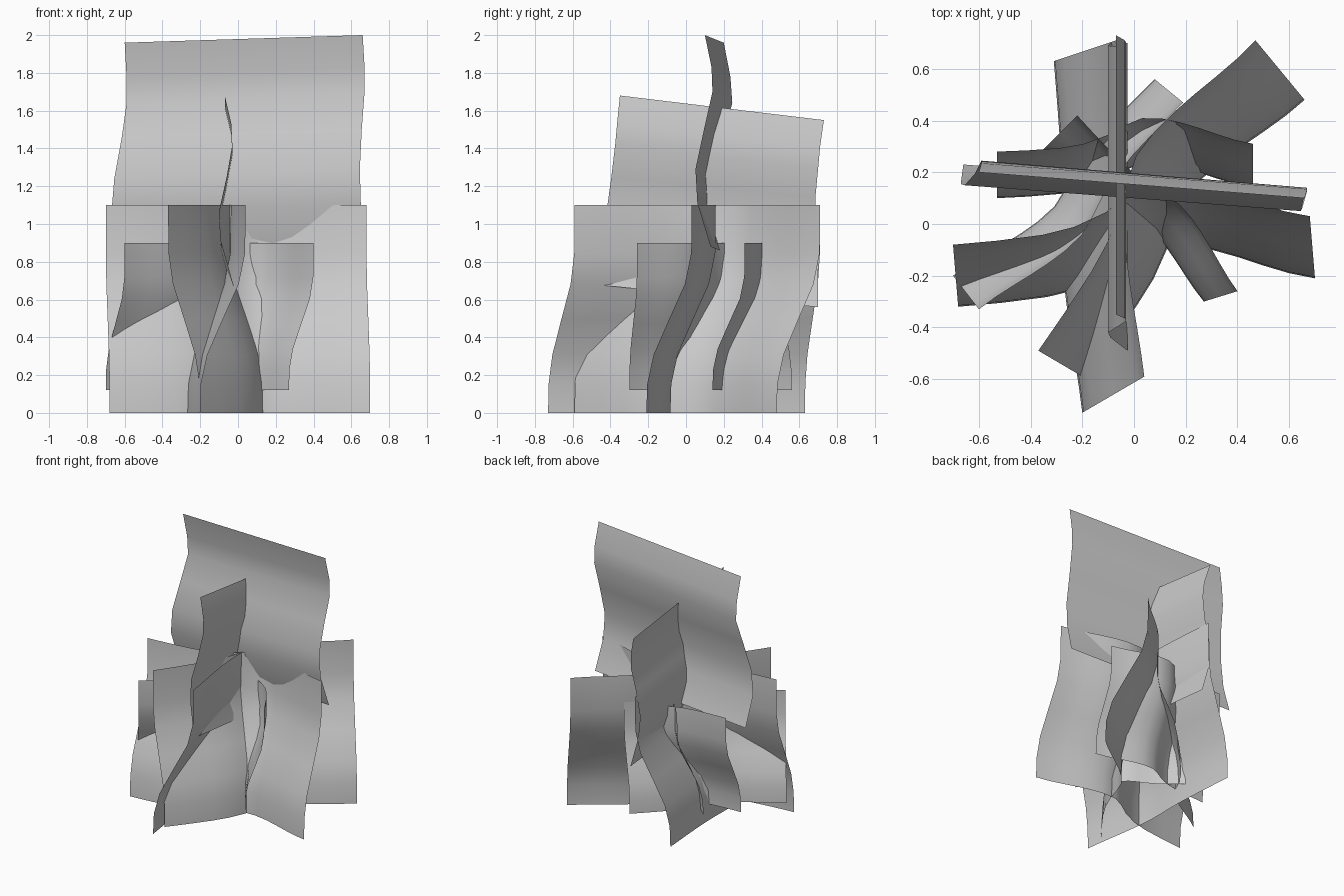
import bpy
from mathutils import Vector

if "Cube" in bpy.data.objects:
    bpy.data.objects.remove(bpy.data.objects["Cube"])

# Shared wave shapes: sway from bottom to top, and bulge along the length
RISE = [(0, 0), (.14, .02), (.28, .16), (.45, .5), (.62, .85), (.77, .99), (1, 1)]
BULGE = [(0, 0), (.12, .01), (.25, .06), (.34, .18), (.43, .45), (.50, .78),
         (.57, 1.02), (.65, .98), (.72, .83), (.79, .62), (.86, .38), (.93, .16), (1, 0)]


def make_sheet(name, rows):
    n = len(rows[0])
    verts = [p for row in rows for p in row]
    faces = [(r * n + c, r * n + c + 1, (r + 1) * n + c + 1, (r + 1) * n + c)
             for r in range(len(rows) - 1) for c in range(n - 1)]
    mesh = bpy.data.meshes.new(name)
    mesh.from_pydata(verts, [], faces)
    mesh.polygons.foreach_set("use_smooth", [True] * len(faces))
    ob = bpy.data.objects.new(name, mesh)
    bpy.context.collection.objects.link(ob)
    return ob


def wavy_card(name, low_a, low_b, top_a, top_b, z0, z1, bulge):
    """Upright sheet between two bottom and two top plan points."""
    la, lb, ta, tb = (Vector(p) for p in (low_a, low_b, top_a, top_b))
    rows = []
    for t, s in RISE:
        a, b = la.lerp(ta, s), lb.lerp(tb, s)
        d = (b - a).normalized()
        side = Vector((-d.y, d.x))
        row = []
        for u, k in BULGE:
            p = a.lerp(b, u) + side * bulge * k
            row.append((p.x, p.y, z0 + (z1 - z0) * t))
        rows.append(row)
    make_sheet(name, rows)


# Outer ring of crossed sheets
wavy_card("outer_sheet_1", (-.68, -.32), (.70, -.21), (-.70, -.08), (.68, .03), 0, 1.1, .17)
wavy_card("outer_sheet_2", (-.20, -.59), (.66, .48), (-.37, -.49), (.47, .71), 0, 1.1, .12)
wavy_card("outer_sheet_3", (-.31, .63), (-.20, -.73), (-.07, .71), (.04, -.59), 0, 1.1, -.03)

# Inner ring of smaller sheets
wavy_card("inner_sheet_1", (-.53, .10), (.46, .14), (-.53, .28), (.46, .31), .12, .9, .11)
wavy_card("inner_sheet_2", (.08, .56), (-.70, -.20), (.19, .47), (-.60, -.33), .12, .9, .08)
wavy_card("inner_sheet_3", (-.35, .29), (.27, -.30), (-.22, .42), (.40, -.26), .12, .9, .06)

# Tall upper sheet running left to right
left = [(-.60, .20, 1.96), (-.59, .235, 1.78), (-.59, .245, 1.64), (-.615, .195, 1.46),
        (-.655, .15, 1.24), (-.67, .155, 1.06), (-.66, .23, .84)]
right = [(.66, .10, 2.0), (.67, .135, 1.83), (.67, .14, 1.70), (.655, .095, 1.5),
         (.645, .05, 1.29), (.65, .06, 1.11), (.67, .13, .88)]
make_sheet("upper_sheet_wide", list(zip(left, right)))

# Shorter upper sheet running front to back
front = [(-.07, -.35, 1.68), (-.035, -.365, 1.53), (-.03, -.375, 1.42), (-.06, -.395, 1.25),
         (-.10, -.42, 1.07), (-.09, -.44, .91), (-.025, -.49, .68)]
back = [(-.07, .73, 1.55), (-.035, .71, 1.41), (-.03, .70, 1.30), (-.06, .685, 1.14),
        (-.10, .69, .95), (-.09, .70, .79), (-.025, .70, .56)]
make_sheet("upper_sheet_deep", list(zip(front, back)))
